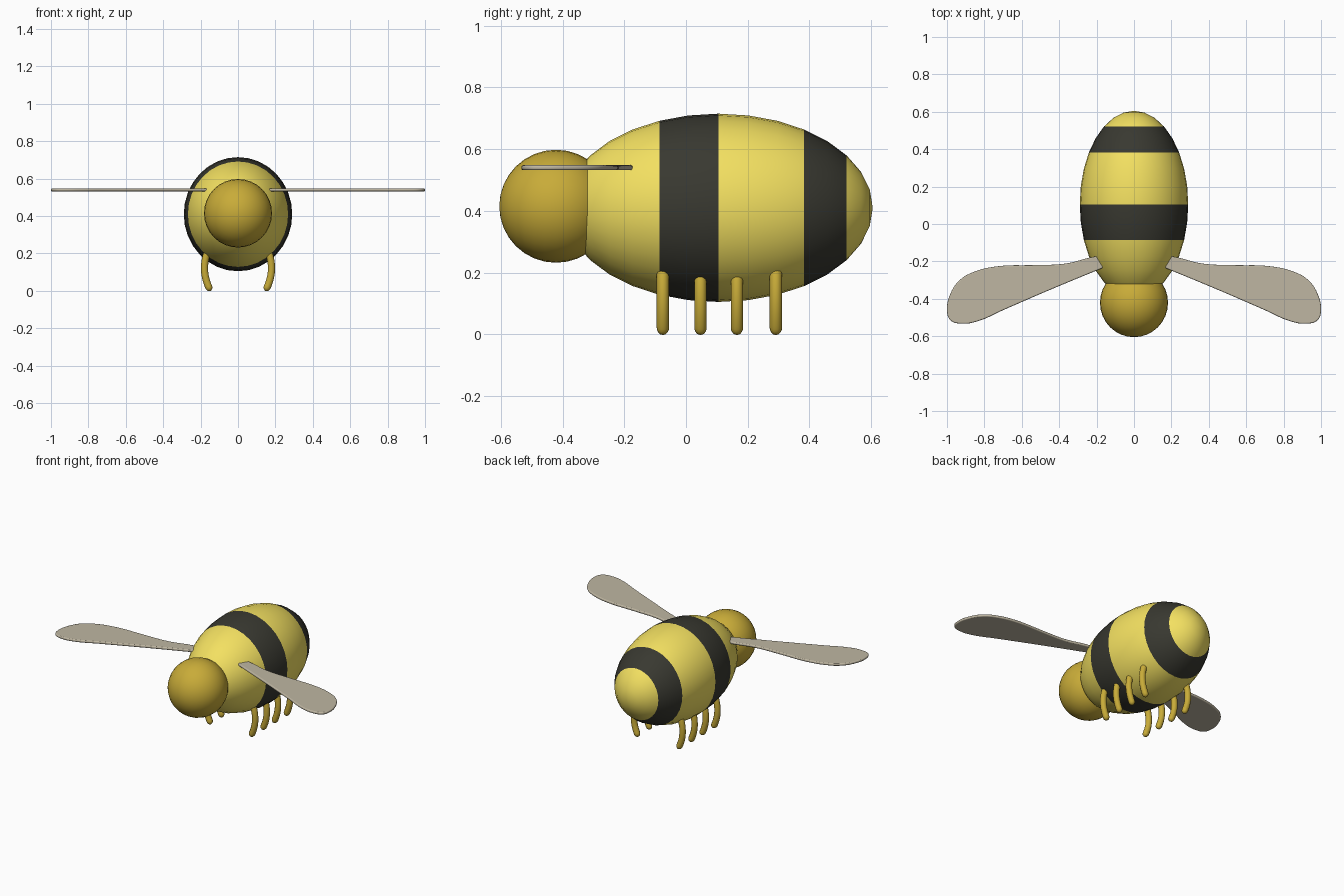
import bpy, bmesh, math
from mathutils import Matrix

if "Cube" in bpy.data.objects:
    bpy.data.objects.remove(bpy.data.objects["Cube"])


def material(name, rgb):
    m = bpy.data.materials.new(name)
    m.diffuse_color = (*rgb, 1)
    m.use_nodes = True
    m.node_tree.nodes["Principled BSDF"].inputs["Base Color"].default_value = m.diffuse_color
    return m


yellow = material("yellow", (0.90, 0.75, 0.12))
black = material("black", (0.04, 0.04, 0.03))
amber = material("amber", (0.58, 0.41, 0.04))
pale = material("pale", (0.52, 0.47, 0.36))


def ellipsoid(name, centre, radii, mats):
    # UV sphere with its poles along y
    bm = bmesh.new()
    bmesh.ops.create_uvsphere(bm, u_segments=32, v_segments=16, radius=1)
    bm.transform(Matrix.Translation(centre) @ Matrix.Diagonal((*radii, 1))
                 @ Matrix.Rotation(math.pi / 2, 4, 'X'))
    me = bpy.data.meshes.new(name)
    bm.to_mesh(me)
    bm.free()
    for m in mats:
        me.materials.append(m)
    for p in me.polygons:
        p.use_smooth = True
    ob = bpy.data.objects.new(name, me)
    bpy.context.collection.objects.link(ob)
    return ob


def to_mesh(ob, angle):
    bpy.ops.object.select_all(action='DESELECT')
    ob.select_set(True)
    bpy.context.view_layer.objects.active = ob
    bpy.ops.object.convert(target='MESH')
    bpy.ops.object.shade_smooth_by_angle(angle=math.radians(angle))


def curve_object(name, dims, mat):
    cu = bpy.data.curves.new(name, 'CURVE')
    cu.dimensions = dims
    cu.materials.append(mat)
    ob = bpy.data.objects.new(name, cu)
    bpy.context.collection.objects.link(ob)
    return ob, cu


# Striped body: bands are two rings of faces each
body = ellipsoid("body", (0, 0.105, 0.41), (0.29, 0.5, 0.305), [yellow, black])
for p in body.data.polygons:
    y = p.center.y
    if -0.09 < y < 0.105 or 0.382 < y < 0.521:
        p.material_index = 1

# Head
ellipsoid("head", (0, -0.421, 0.415), (0.182, 0.184, 0.183), [amber])

# Wings: thin rounded plates
OUTLINE = [(0.165, -0.175), (0.22, -0.182), (0.36, -0.217), (0.55, -0.226),
           (0.72, -0.231), (0.85, -0.26), (0.93, -0.306), (0.98, -0.385),
           (0.994, -0.46), (0.978, -0.51), (0.92, -0.527), (0.84, -0.515),
           (0.70, -0.454), (0.45, -0.346), (0.165, -0.228)]
for side, label in ((1, "left"), (-1, "right")):
    ob, cu = curve_object(label + "_wing", '2D', pale)
    cu.fill_mode = 'BOTH'
    cu.extrude = 0.002
    cu.bevel_depth = 0.006
    cu.bevel_resolution = 2
    cu.resolution_u = 4
    sp = cu.splines.new('BEZIER')
    sp.use_cyclic_u = True
    sp.bezier_points.add(len(OUTLINE) - 1)
    pts = OUTLINE if side == 1 else OUTLINE[::-1]
    for bp, (x, y) in zip(sp.bezier_points, pts):
        bp.co = (side * x, y, 0)
        corner = x < 0.2
        bp.handle_left_type = bp.handle_right_type = 'VECTOR' if corner else 'AUTO'
    ob.location.z = 0.54
    to_mesh(ob, 40)

# Legs: four pairs of bowed rods with rounded ends
R, TOP, STEPS = 0.02, 0.225, 24
for side, label in ((1, "left"), (-1, "right")):
    for i, y in enumerate((-0.075, 0.047, 0.165, 0.291)):
        ob, cu = curve_object(f"{label}_leg_{i + 1}", '3D', amber)
        cu.bevel_depth = R
        cu.bevel_resolution = 3
        cu.use_fill_caps = True
        sp = cu.splines.new('POLY')
        sp.points.add(STEPS)
        for k, p in enumerate(sp.points):
            t = (1 - math.cos(math.pi * k / STEPS)) / 2
            z = TOP * t
            x = 0.179 - 2.2 * (z - 0.115) ** 2 + 0.03 * (z - 0.115)
            p.co = (side * x, y, z, 1)
            d = min(z, TOP - z, R)
            p.radius = max(0.02, math.sqrt(max(0, 1 - (1 - d / R) ** 2)))
        to_mesh(ob, 60)
